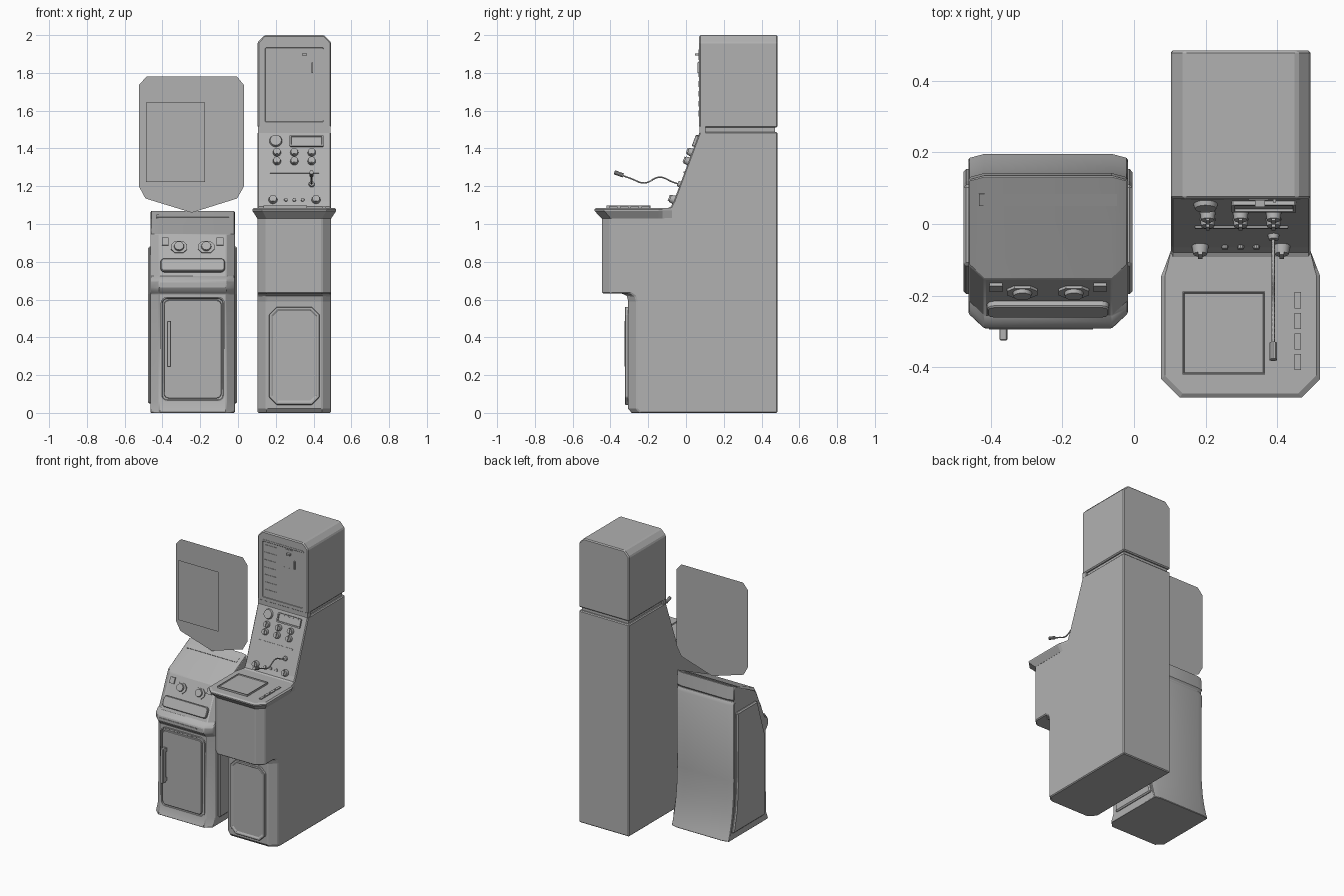
import bpy, bmesh, math
from mathutils import Matrix

if "Cube" in bpy.data.objects:
    bpy.data.objects.remove(bpy.data.objects["Cube"])

GREY = bpy.data.materials.new("dark_grey")
GREY.diffuse_color = (.44, .44, .44, 1)
GREY.use_nodes = True
GREY.node_tree.nodes["Principled BSDF"].inputs["Base Color"].default_value = GREY.diffuse_color


def smooth(ob, angle):
    bpy.context.view_layer.objects.active = ob
    ob.select_set(True)
    bpy.ops.object.shade_smooth_by_angle(angle=math.radians(angle))
    ob.select_set(False)


def finish(bm, name, bevel=0.0, matrix=None):
    bmesh.ops.recalc_face_normals(bm, faces=bm.faces)
    me = bpy.data.meshes.new(name)
    bm.to_mesh(me)
    bm.free()
    me.materials.append(GREY)
    ob = bpy.data.objects.new(name, me)
    bpy.context.collection.objects.link(ob)
    if matrix:
        ob.matrix_world = matrix
    if bevel:
        m = ob.modifiers.new("edge_bevel", 'BEVEL')
        m.width, m.segments, m.limit_method = bevel, 1, 'ANGLE'
        m.angle_limit = math.radians(40)
    return ob


def loft(name, rings, bevel=0.0):
    """Skin matching rings of 3D points and cap both ends."""
    bm = bmesh.new()
    vs = [[bm.verts.new(p) for p in r] for r in rings]
    n = len(vs[0])
    for a, b in zip(vs, vs[1:]):
        for i in range(n):
            j = (i + 1) % n
            bm.faces.new((a[i], a[j], b[j], b[i]))
    bm.faces.new(vs[0])
    bm.faces.new(vs[-1][::-1])
    return finish(bm, name, bevel)


def cabinet(name, x0, x1, profile, inset, chamfer, bevel):
    """Extrude a (y, z) profile along x with chamfered outer edges."""
    rings = []
    for x, k in ((x0, 1), (x0 + chamfer, 0), (x1 - chamfer, 0), (x1, 1)):
        rings.append([(x, y + k * inset(y, z), z) for y, z in profile])
    return loft(name, rings, bevel)


def pose(x, y, z, tilt):
    return Matrix.Translation((x, y, z)) @ Matrix.Rotation(math.radians(tilt), 4, 'X')


def plate(name, x, y, z, tilt, w, h, t, corner=0.0, seg=1, rim=0.0, sink=0.0, bevel=0.0):
    """Panel with cut or rounded corners; optional stepped centre."""
    pts = []
    for q, (sx, sy) in enumerate(((1, 1), (-1, 1), (-1, -1), (1, -1))):
        cx, cy = sx * (w / 2 - corner), sy * (h / 2 - corner)
        for i in range(seg + 1 if corner else 1):
            a = math.pi / 2 * (q + i / seg)
            pts.append((cx + corner * math.cos(a), cy + corner * math.sin(a)))
    bm = bmesh.new()
    lo = [bm.verts.new((px, py, -0.004)) for px, py in pts]
    hi = [bm.verts.new((px, py, t)) for px, py in pts]
    for i in range(len(pts)):
        j = (i + 1) % len(pts)
        bm.faces.new((lo[i], lo[j], hi[j], hi[i]))
    bm.faces.new(lo[::-1])
    top = bm.faces.new(hi)
    if rim:
        bm.normal_update()
        bmesh.ops.inset_individual(bm, faces=[top], thickness=rim, depth=0)
        bmesh.ops.inset_individual(bm, faces=[top], thickness=0.004, depth=-sink)
    return finish(bm, name, bevel, pose(x, y, z, tilt))


def knob(name, x, y, z, tilt, r, h, top=0.8, sides=16, grip=False):
    bm = bmesh.new()
    bmesh.ops.create_cone(bm, cap_ends=True, segments=sides, radius1=r, radius2=r * top,
                          depth=h, matrix=Matrix.Translation((0, 0, h / 2 - 0.003)))
    if grip:
        bmesh.ops.create_cube(bm, size=1, matrix=Matrix.Translation((0, 0, h - 0.002))
                              @ Matrix.Diagonal((r * 0.5, r * 1.4, 0.012, 1)))
    smooth(finish(bm, name, 0, pose(x, y, z, tilt)), 35)


# ---------- tall console ----------
CX = 0.298
body = [(-.288, 0), (-.306, .022), (-.306, .59), (-.312, .615), (-.335, .632), (-.445, .632),
        (-.445, 1.05), (-.10, 1.05), (-.10, 1.082), (-.08, 1.092), (-.065, 1.12), (.072, 1.487),
        (.485, 1.487), (.485, 0)]
cabinet("console_body", .103, .493, body, lambda y, z: .045 if y < -.2 else 0, .048, .006)
plate("console_neck", CX, .275, 1.48, 0, .36, .39, .04)
box = [(.103, 1.51), (.103, 1.962), (.14, 2), (.456, 2), (.493, 1.962), (.493, 1.51)]
loft("console_head", [[(x, y, z) for x, z in box] for y in (.07, .485)], .007)
plate("head_chin", CX, .1, 1.5, 90, .386, .04, .028)


def desk_ring(w, front, cut, z, shoulder):
    half = [(.194, -.072), (shoulder, -.125), (w, -.145), (w, front + cut), (w - cut, front)]
    return [(CX + x, y, z) for x, y in half] + [(CX - x, y, z) for x, y in half[::-1]]


loft("desk_top", [desk_ring(.196, -.447, .048, 1.03, .195), desk_ring(.222, -.485, .052, 1.07, .214),
                  desk_ring(.222, -.485, .052, 1.078, .214), desk_ring(.212, -.473, .05, 1.086, .206)])
plate("desk_screen", .251, -.305, 1.086, 0, .23, .232, .013, 0, 1, .004, .006)
for i in range(4):
    plate(f"desk_key_{i}", .457, -.213 - .0575 * i, 1.086, 0, .018, .045, .006)
plate("lower_access_panel", CX, -.306, .302, 90, .266, .518, .017, .04, 1, .016, .006, .003)

# sloped control panel
ON, A = lambda z: -.065 + (z - 1.12) * .373, 69.5
knob("round_gauge", .20, ON(1.44), 1.44, A, .035, .016, .85, 20)
plate("readout_frame", .363, ON(1.438), 1.438, A, .18, .062, .012, .004, 1, .009, .007)
for i, x in enumerate((.206, .298, .39)):
    for j, z in enumerate((1.378, 1.332)):
        knob(f"dial_{i}_{j}", x, ON(z), z, A, .022, .025, .85, 16, True)
plate("panel_slot", .30, ON(1.273), 1.273, A, .26, .01, .005)
for i, x in enumerate((.185, .413)):
    knob(f"lower_dial_{i}", x, ON(1.125), 1.128, A, .024, .026, .8, 16, True)
for i, x in enumerate((.254, .298, .342)):
    knob(f"push_button_{i}", x, ON(1.125), 1.128, A, .01, .01, .9, 10)

# gooseneck microphone
knob("microphone_socket", .39, ON(1.21), 1.21, A, .017, .016)
cu = bpy.data.curves.new("microphone_stem", 'CURVE')
cu.dimensions, cu.bevel_depth, cu.bevel_resolution, cu.resolution_u = '3D', .0045, 1, 5
cu.materials.append(GREY)
path = [(-.035, 1.21), (-.07, 1.222), (-.14, 1.248), (-.22, 1.217), (-.29, 1.24), (-.36, 1.266)]
sp = cu.splines.new('BEZIER')
sp.bezier_points.add(len(path) - 1)
for p, (y, z) in zip(sp.bezier_points, path):
    p.co = (.389, y, z)
    p.handle_left_type = p.handle_right_type = 'AUTO'
bpy.context.collection.objects.link(bpy.data.objects.new("microphone_stem", cu))
knob("microphone_head", .389, -.335, 1.258, 70, .011, .05, 1, 10)

# head front panel
plate("head_panel", CX, .07, 1.737, 90, .334, .415, .002, .012, 1, .012, .003)
for i in range(7):
    plate(f"vent_slat_{i}", .205, .07, 1.897 - .052 * i, 90, .092, .03, .003)
plate("lock_plate", .348, .07, 1.897, 90, .056, .055, .004)
plate("lock_latch", .352, .068, 1.897, 90, .028, .012, .02)
plate("head_lever", .392, .068, 1.828, 90, .008, .055, .008)
plate("head_door", .33, .07, 1.70, 90, .065, .19, .001)

# ---------- low cabinet ----------
LX = -.24
low = [(-.292, 0), (-.268, .06), (-.262, .63), (-.28, .645), (-.292, .665), (-.292, .695),
       (-.275, .715), (-.255, .725), (-.155, .945), (.135, 1.07), (.142, .975), (.13, .958),
       (.142, .935), (.137, .4), (.142, .28), (.153, .18), (.168, .1), (.184, .04), (.197, 0)]
low_body = cabinet("low_cabinet_body", -.463, -.017, low,
                   lambda y, z: .042 if y < -.1 else -.012, .045, .004)
smooth(low_body, 28)
side = [(-.195, .05), (-.195, .63), (-.115, .88), (.11, .88), (.105, .42), (.12, .2), (.155, .05)]
for name, xa, xb in (("side_panel_left", -.45, -.477), ("side_panel_right", -.03, -.004)):
    loft(name, [[(x, y, z) for y, z in side] for x in (xa, xb)], .008)
plate("cabinet_door_frame", LX, -.265, .337, 90, .34, .555, .008, .035, 4, .007, .006)
plate("cabinet_door", LX, -.265, .337, 90, .305, .52, .014, .025, 4, 0, 0, .003)

# door handle
plate("handle_bar", -.365, -.296, .365, 90, .022, .245, .029, .004, 1, 0, 0, .003)
for i, z in enumerate((.262, .468)):
    plate(f"handle_post_{i}", -.365, -.275, z, 90, .018, .025, .032)

# sloped front with dials and tray
FRONT, B = lambda z: -.155 + (z - .945) * .4545, 65.6
for i, s in enumerate((-1, 1)):
    x = LX + s * .072
    plate(f"dial_base_{i}", x, FRONT(.876), .876, B, .085, .066, .008, .02)
    knob(f"front_dial_{i}", x, FRONT(.878), .878, B, .029, .022, .85, 16)
    plate(f"indicator_{i}", LX + s * .145, FRONT(.905), .905, B, .036, .042, .009)
plate("front_tray", LX, FRONT(.778), .778, B, .34, .074, .018, .018, 2, 0, 0, .004)
plate("lip_slot", LX - .02, -.291, .68, 90, .29, .008, .004)
plate("projector_slot", LX, .068, 1.041, 23.3, .385, .036, .003)

# floating display sheets
outline = [(-.525, 1.735), (-.485, 1.78), (-.005, 1.78), (.032, 1.735), (.032, 1.2), (-.005, 1.135),
           (-.245, 1.06), (-.49, 1.135), (-.525, 1.2)]
window = [(-.487, 1.222), (-.174, 1.222), (-.174, 1.642), (-.487, 1.642)]
for name, pts, y in (("display_sheet", outline, .06), ("display_window", window, .035)):
    bm = bmesh.new()
    bm.faces.new([bm.verts.new((x, y, z)) for x, z in pts])
    finish(bm, name)
